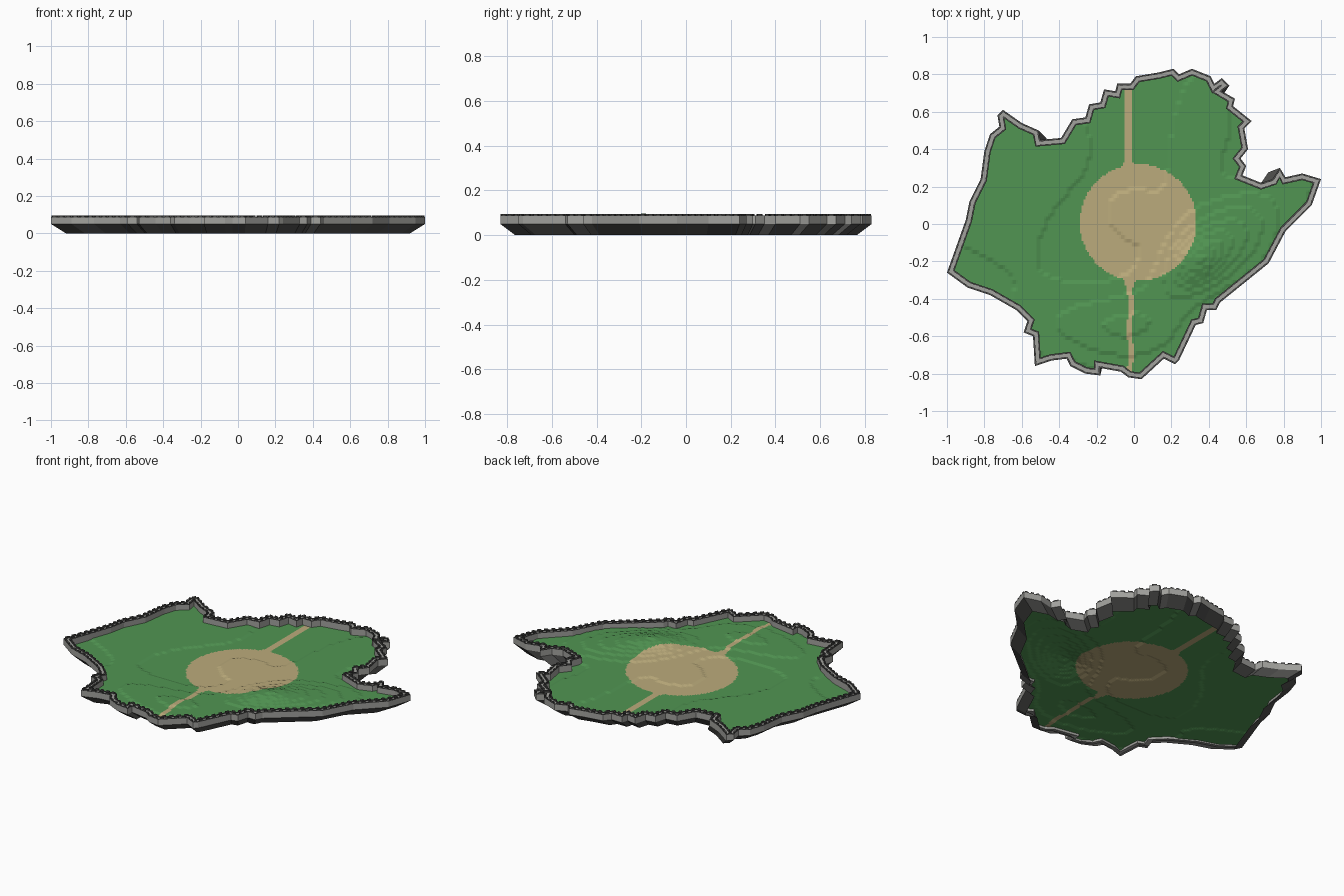
import bpy, bmesh, math
from mathutils import Vector

if "Cube" in bpy.data.objects:
    bpy.data.objects.remove(bpy.data.objects["Cube"])

# Town outline (clockwise from above), in hundredths of a unit
OUT = [(-100,-26),(-90,2),(-88,12),(-82,24),(-80,39),(-77,48),(-72,52),(-73,58),(-70,61),(-60,54),
       (-51,50),(-50,45),(-39,46),(-33,56),(-26,57),(-24,64),(-18,65),(-16,72),(-10,71),(-9,75),
       (-2,75),(1,79),(13,81),(21,83),(24,80),(31,83),(41,79),(43,75),(47,78),(51,74),
       (47,71),(54,67),(53,63),(63,55),(59,51),(61,40),(57,35),(60,31),(58,26),(68,22),
       (74,24),(78,30),(81,25),(90,27),(100,24),(95,10),(81,-4),(72,-21),(46,-42),(44,-46),
       (39,-46),(37,-53),(33,-54),(24,-73),(22,-75),(16,-72),(4,-83),(-3,-82),(-7,-79),(-18,-77),
       (-18,-81),(-26,-80),(-34,-76),(-36,-72),(-44,-73),(-53,-76),(-54,-60),(-59,-58),(-57,-52),(-63,-46),
       (-77,-38),(-89,-34)]
OUT = [Vector((x / 100, y / 100)) for x, y in OUT]
N = len(OUT)


def material(name, rgb):
    m = bpy.data.materials.new(name)
    m.diffuse_color = (*rgb, 1)
    m.use_nodes = True
    m.node_tree.nodes["Principled BSDF"].inputs["Base Color"].default_value = m.diffuse_color
    return m


GRASS = material("grass green", (0.082, 0.30, 0.085))
SAND = material("sand", (0.50, 0.41, 0.20))
STONE = material("light stone", (0.36, 0.36, 0.34))
DARK = material("dark stone", (0.075, 0.075, 0.072))


def make(name, bm, *mats):
    me = bpy.data.meshes.new(name)
    bm.to_mesh(me)
    bm.free()
    ob = bpy.data.objects.new(name, me)
    for m in mats:
        me.materials.append(m)
    bpy.context.collection.objects.link(ob)
    return ob


def inset(d):
    """Outline moved inward by d with limited mitres."""
    res = []
    for i, p in enumerate(OUT):
        a = (p - OUT[i - 1]).normalized()
        b = (OUT[(i + 1) % N] - p).normalized()
        na, nb = Vector((a.y, -a.x)), Vector((b.y, -b.x))
        m = (na + nb).normalized()
        res.append(p + m * d / max(m.dot(na), 0.6))
    return res


def rings(bm, profile, closed):
    """Skin consecutive (outline, z) rings."""
    vs = [[bm.verts.new((p.x, p.y, z)) for p in pts] for pts, z in profile]
    for k in range(len(vs) if closed else len(vs) - 1):
        r, s = vs[k], vs[(k + 1) % len(vs)]
        for i in range(N):
            j = (i + 1) % N
            bm.faces.new((r[i], r[j], s[j], s[i]))
    bmesh.ops.recalc_face_normals(bm, faces=bm.faces)


# Wall body
bm = bmesh.new()
rings(bm, [(OUT, 0.05), (OUT, 0.085), (inset(0.034), 0.085), (inset(0.034), 0.04)], True)
make("town_wall", bm, STONE)

# Sloping foundation under the wall
bm = bmesh.new()
rings(bm, [([p * 0.92 for p in OUT], 0.0), (OUT, 0.05)], False)
make("foundation_skirt", bm, DARK)


# Low parapets and merlons along both wall edges
def parapet(name, d0, d1):
    bm = bmesh.new()
    a, b = inset(d0), inset(d1)
    rings(bm, [(a, 0.085), (a, 0.088), (b, 0.088), (b, 0.085)], True)
    for i in range(N):
        j = (i + 1) % N
        n = max(1, round((a[j] - a[i]).length / 0.04))
        for k in range(n):
            t0, t1 = (k + 0.25) / n, (k + 0.75) / n
            c = [a[i].lerp(a[j], t0), a[i].lerp(a[j], t1), b[i].lerp(b[j], t1), b[i].lerp(b[j], t0)]
            lo = [bm.verts.new((p.x, p.y, 0.088)) for p in c]
            hi = [bm.verts.new((p.x, p.y, 0.095)) for p in c]
            bm.faces.new(hi)
            for q in range(4):
                w = (q + 1) % 4
                bm.faces.new((lo[q], lo[w], hi[w], hi[q]))
    bmesh.ops.recalc_face_normals(bm, faces=bm.faces)
    make(name, bm, DARK)


parapet("outer_parapet", 0.0, 0.009)
parapet("inner_parapet", 0.026, 0.034)


# Terraced ground
def bump(x, y, cx, cy, su, sv, ang, h):
    c, s = math.cos(math.radians(ang)), math.sin(math.radians(ang))
    u, v = (x - cx) * c + (y - cy) * s, (y - cy) * c - (x - cx) * s
    return h * math.exp(-(u / su) ** 2 - (v / sv) ** 2)


def height(x, y):
    z = 0.048 + 0.002 * math.sin(7 * x + 3 * y) * math.cos(5 * y - 2 * x)
    z += bump(x, y, 0.34, -0.20, 0.14, 0.10, 42, 0.022)     # hill top
    z += bump(x, y, 0.45, -0.12, 0.38, 0.20, 42, 0.027)     # long ridge
    z += bump(x, y, -0.65, 0.25, 0.45, 0.28, 50, 0.009)     # west plateau
    z += bump(x, y, -0.15, -0.55, 0.42, 0.20, 0, 0.014)     # south mound
    z += bump(x, y, 0.35, 0.45, 0.16, 0.25, -10, 0.008)     # north-east mound
    z += bump(x, y, -0.03, 0.04, 0.13, 0.13, 0, 0.008)      # centre rise
    return max(z, 0.042)


STEP, CELL, SUB = 0.006, 0.02, 2
cache = {}


def node(i, j):
    if (i, j) not in cache:
        cache[i, j] = round(height(i * CELL, j * CELL) / STEP) * STEP
    return cache[i, j]


def ground(i, j):
    a, fu = divmod(i, SUB)
    b, fv = divmod(j, SUB)
    u, v = fu / SUB, fv / SUB
    return ((node(a, b) * (1 - u) + node(a + 1, b) * u) * (1 - v)
            + (node(a, b + 1) * (1 - u) + node(a + 1, b + 1) * u) * v)


EDGE = inset(0.016)


def inside(x, y):
    hit = False
    for i in range(N):
        p, q = EDGE[i - 1], EDGE[i]
        if (p.y > y) != (q.y > y) and x < p.x + (y - p.y) * (q.x - p.x) / (q.y - p.y):
            hit = not hit
    return hit


def sandy(x, y):
    if math.hypot(x - 0.022, y - 0.008) < 0.312:
        return True
    flare = 0.03 * math.exp(-(abs(y) - 0.29) / 0.025) if abs(y) > 0.28 else 0
    if y > 0.28:
        return abs(x + 0.03) < 0.019 + flare
    return y < -0.28 and abs(x + 0.02 - 0.004 * math.sin(y * 25)) < 0.014 + flare


bm = bmesh.new()
verts = {}
D = CELL / SUB


def vert(i, j):
    if (i, j) not in verts:
        verts[i, j] = bm.verts.new((i * D, j * D, ground(i, j)))
    return verts[i, j]


for i in range(-100, 100):
    for j in range(-84, 84):
        x, y = (i + 0.5) * D, (j + 0.5) * D
        if inside(x, y):
            f = bm.faces.new((vert(i, j), vert(i + 1, j), vert(i + 1, j + 1), vert(i, j + 1)))
            f.material_index = 1 if sandy(x, y) else 0
make("terraced_ground", bm, GRASS, SAND)
